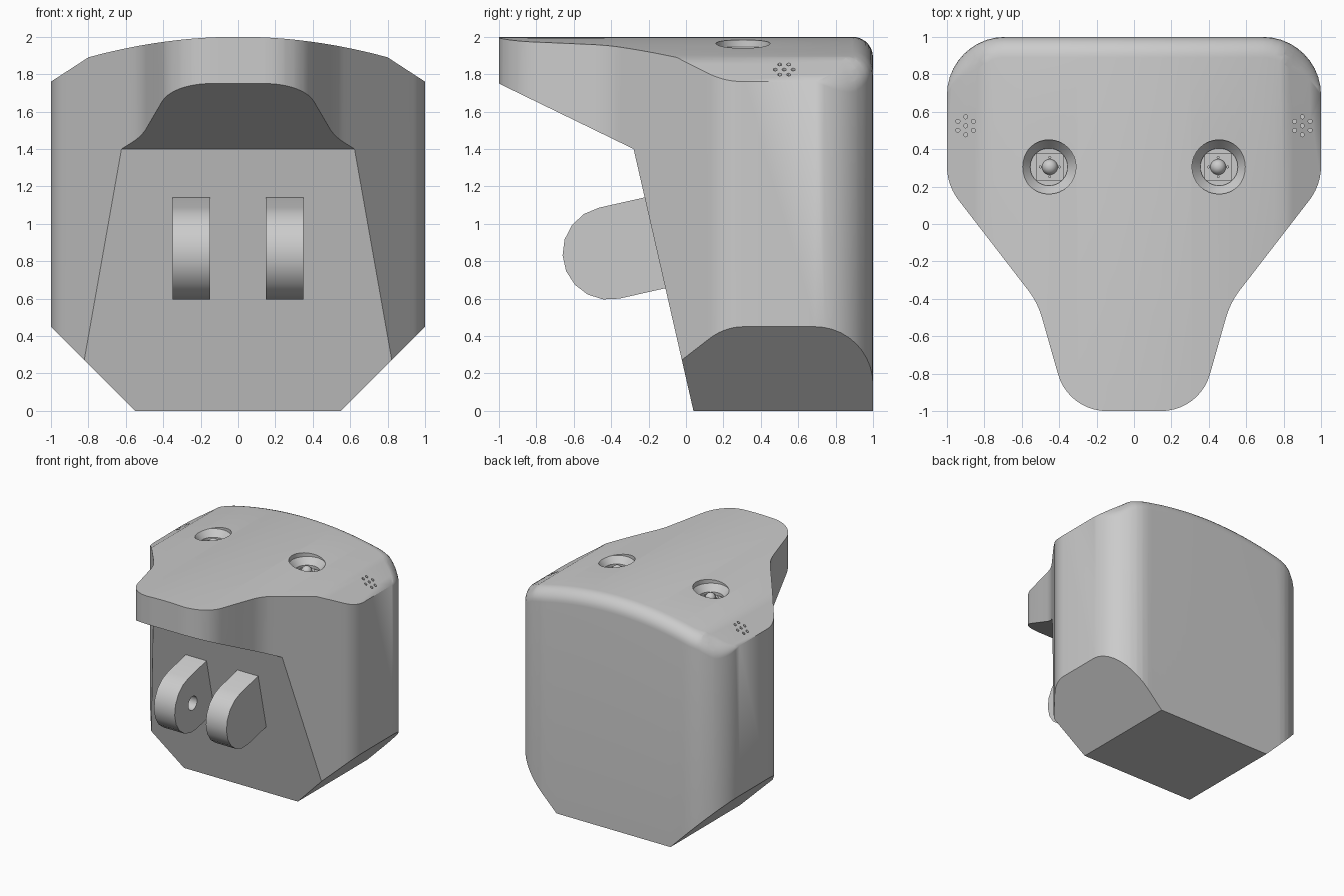
import bpy
import bmesh
from math import cos, sin, tan, pi, radians
from mathutils import Vector

if "Cube" in bpy.data.objects:
    bpy.data.objects.remove(bpy.data.objects["Cube"])

grey = bpy.data.materials.new("light_grey")
grey.use_nodes = True
grey.diffuse_color = (0.6, 0.6, 0.6, 1)
grey.node_tree.nodes["Principled BSDF"].inputs["Base Color"].default_value = (0.6, 0.6, 0.6, 1)


def loft(bm, rings):
    """Closed solid through rings of equal length."""
    loops = [[bm.verts.new(p) for p in ring] for ring in rings]
    n = len(loops[0])
    for a, b in zip(loops, loops[1:]):
        for i in range(n):
            j = (i + 1) % n
            bm.faces.new((a[i], a[j], b[j], b[i]))
    bm.faces.new(loops[0][::-1])
    bm.faces.new(loops[-1])


def turned(bm, x, y, profile, n=32):
    """Solid of revolution about a vertical axis; profile holds (radius, z)."""
    loft(bm, [[(x + r * cos(2 * pi * i / n), y + r * sin(2 * pi * i / n), z)
               for i in range(n)] for r, z in profile])


def along_x(bm, pts, lo, hi):
    loft(bm, [[(x, y, z) for y, z in pts] for x in (lo, hi)])


def along_y(bm, pts, lo, hi):
    loft(bm, [[(x, y, z) for x, z in pts] for y in (lo, hi)])


def finish(bm, name):
    bmesh.ops.recalc_face_normals(bm, faces=bm.faces)
    mesh = bpy.data.meshes.new(name)
    bm.to_mesh(mesh)
    bm.free()
    mesh.materials.append(grey)
    ob = bpy.data.objects.new(name, mesh)
    bpy.context.collection.objects.link(ob)
    return ob


def activate(ob):
    bpy.ops.object.select_all(action='DESELECT')
    ob.select_set(True)
    bpy.context.view_layer.objects.active = ob


def cut(ob, cutter):
    cutter.hide_render = True
    mod = ob.modifiers.new("cut", 'BOOLEAN')
    mod.operation = 'DIFFERENCE'
    mod.solver = 'EXACT'
    mod.object = cutter
    activate(ob)
    bpy.ops.object.modifier_apply(modifier=mod.name)
    bpy.data.objects.remove(cutter)


def smooth(ob):
    activate(ob)
    bpy.ops.object.shade_smooth_by_angle(angle=radians(30))


def rounded(corners, steps=10):
    """Polygon with a fillet at each (x, y, radius) corner."""
    out = []
    for i, (x, y, r) in enumerate(corners):
        p = Vector((x, y))
        u = (Vector(corners[i - 1][:2]) - p).normalized()
        v = (Vector(corners[(i + 1) % len(corners)][:2]) - p).normalized()
        half = u.angle(v) / 2
        mid = p + (u + v).normalized() * (r / sin(half))
        a = (p + u * (r / tan(half)) - mid).normalized()
        b = (p + v * (r / tan(half)) - mid).normalized()
        turn = pi - 2 * half
        out += [mid + (a * sin(turn * (1 - k / steps)) + b * sin(turn * k / steps))
                * (r / sin(turn)) for k in range(steps + 1)]
    return out


def crown(x):
    """Height of the arched top across the width."""
    x = abs(x)
    return 2 - 0.172 * x * x if x <= 0.8 else 1.89 - 0.65 * (x - 0.8)


# Body: plan outline with a soft rear top edge that fades around the corners
half_plan = [(0.35, -1, 0.27), (0.515, -0.42, 0.45), (1, 0.208, 0.3), (1, 1, 0.31)]
plan = rounded(half_plan + [(-x, y, r) for x, y, r in reversed(half_plan)])
R = 0.11
rings = [[(p.x, p.y, 0) for p in plan]]
for k in range(8):
    a = pi / 2 * k / 7
    ring = []
    for i, p in enumerate(plan):
        t = (plan[(i + 1) % len(plan)] - plan[i - 1]).normalized()
        w = min(1, max(0, (p.y - 0.7) / 0.2))
        q = p + Vector((-t.y, t.x)) * (R * (1 - cos(a)) * w)
        ring.append((q.x, q.y, 2 - R * (1 - sin(a)) * w))
    rings.append(ring)
bm = bmesh.new()
loft(bm, rings)
bmesh.ops.remove_doubles(bm, verts=bm.verts, dist=0.0001)
for i in range(-18, 19):
    bmesh.ops.bisect_plane(bm, geom=bm.verts[:] + bm.edges[:] + bm.faces[:], dist=0.0001,
                           plane_co=(i * 0.05, 0, 0), plane_no=(1, 0, 0))
for v in bm.verts:
    if v.co.z > 1:
        v.co.z += crown(v.co.x) - 2
body = finish(bm, "body")

# Sloping front face under the overhanging visor
bm = bmesh.new()
along_x(bm, [(-1.2, 1.847), (-0.28, 1.4), (0.04, 0), (0.063, -0.1), (-1.2, -0.1)], -1.3, 1.3)
cut(body, finish(bm, "front_cutter"))

# Chamfered lower sides
bm = bmesh.new()
for s in (-1, 1):
    along_y(bm, [(s * 0.45, -0.1), (s * 1.1, 0.55), (s * 1.1, -0.1)], -1.3, 1.3)
cut(body, finish(bm, "chamfer_cutter"))

# Countersunk pockets and clusters of small sound holes
bm = bmesh.new()
for s in (-1, 1):
    turned(bm, s * 0.455, 0.305, [(0.145, 2.1), (0.145, 1.945), (0.1, 1.89), (0.1, 1.86)])
    spots = [(0, 0)] + [(0.048 * sin(k * pi / 3), 0.048 * cos(k * pi / 3)) for k in range(6)]
    for dx, dy in spots:
        turned(bm, s * 0.9 + dx, 0.525 + dy, [(0.011, 2.05), (0.011, 1.76)], 12)
cut(body, finish(bm, "hole_cutter"))
smooth(body)

# Lamps seated in the pockets
for s, side in ((1, "left"), (-1, "right")):
    x, y = s * 0.45, 0.305
    bm = bmesh.new()
    loft(bm, [[(x + i * 0.072, y + j * 0.072, z) for i, j in ((-1, -1), (1, -1), (1, 1), (-1, 1))]
              for z in (1.85, 1.88)])
    turned(bm, x, y, [(0.062, 1.875), (0.062, 1.888)])
    turned(bm, x, y, [(0.042 * cos(a * pi / 16), 1.886 + 0.042 * sin(a * pi / 16))
                      for a in range(8)], 20)
    for dx, dy in ((1, 0), (-1, 0), (0, 1), (0, -1)):
        turned(bm, x + dx * 0.051, y + dy * 0.051, [(0.008, 1.88), (0.008, 1.897)], 8)
    smooth(finish(bm, side + "_lamp"))

# Mounting lugs: round-ended tabs square to the front face, bored from inside
centre = Vector((-0.411, 0.843))
out_dir = Vector((-0.975, -0.22)).normalized()
up_dir = Vector((out_dir.y, -out_dir.x))
tab = [centre + (out_dir * sin(k * pi / 9) + up_dir * cos(k * pi / 9)) * 0.249
       for k in range(10)]
tab += [centre - out_dir * 0.28 + up_dir * h for h in (-0.249, 0.249)]
bore = [centre + Vector((cos(k * pi / 12), sin(k * pi / 12))) * 0.06 for k in range(24)]
for s, side in ((1, "left"), (-1, "right")):
    bm = bmesh.new()
    along_x(bm, tab, s * 0.15, s * 0.35)
    lug = finish(bm, side + "_lug")
    bm = bmesh.new()
    along_x(bm, bore, s * 0.1, s * 0.3)
    cut(lug, finish(bm, "bore_cutter"))
    smooth(lug)
